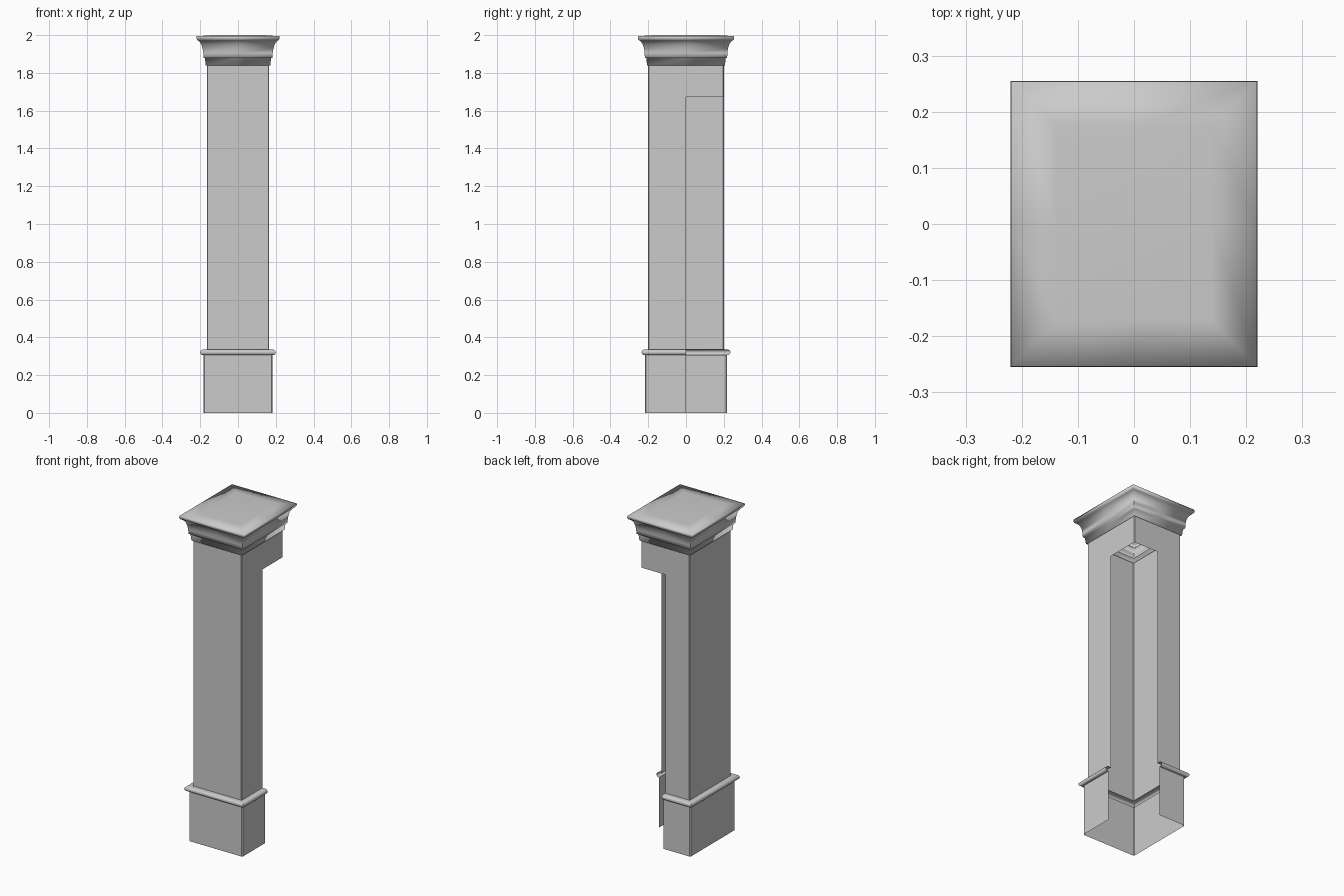
import bpy, bmesh, math

if "Cube" in bpy.data.objects:
    bpy.data.objects.remove(bpy.data.objects["Cube"])

HX, HY = 0.165, 0.20      # shaft half sizes
NOTCH_Z = 1.672           # top of the open back-right quarter


def ring(offset, z, chamfer):
    """Rectangle loop with side midpoints, so the notch can be cut at x=0 / y=0."""
    x, y, c = HX + offset, HY + offset, chamfer
    pts = [(0, -y)]
    pts += [(x - c, -y), (x, -y + c)] if c else [(x, -y)]
    pts += [(x, 0)]
    pts += [(x, y - c), (x - c, y)] if c else [(x, y)]
    pts += [(0, y)]
    pts += [(-x + c, y), (-x, y - c)] if c else [(-x, y)]
    pts += [(-x, 0)]
    pts += [(-x, -y + c), (-x + c, -y)] if c else [(-x, -y)]
    return [(px, py, z) for px, py in pts]


def sweep(name, profile, chamfer=0.0, notch=False, lid=False, angle=35):
    """Skin rectangular loops following an (offset, height) profile."""
    bm = bmesh.new()
    loops = [[bm.verts.new(p) for p in ring(o, z, chamfer)] for o, z in profile]
    n = len(loops[0])
    for low, high in zip(loops, loops[1:]):
        for i in range(n):
            j = (i + 1) % n
            bm.faces.new((low[i], low[j], high[j], high[i]))
    if lid:
        bm.faces.new(loops[-1])
    if notch:
        gone = []
        for f in bm.faces:
            c = f.calc_center_median()
            if c.x > 1e-4 and c.y > 1e-4 and c.z < NOTCH_Z:
                gone.append(f)
        bmesh.ops.delete(bm, geom=gone, context='FACES')
    mesh = bpy.data.meshes.new(name)
    bm.to_mesh(mesh)
    bm.free()
    ob = bpy.data.objects.new(name, mesh)
    bpy.context.collection.objects.link(ob)
    bpy.ops.object.select_all(action='DESELECT')
    ob.select_set(True)
    bpy.context.view_layer.objects.active = ob
    bpy.ops.object.shade_smooth_by_angle(angle=math.radians(angle))
    return ob


# Plinth walls, open underneath
sweep("plinth", [(0.0165, 0.0), (0.0165, 0.306)], chamfer=0.005, notch=True)

# Rounded moulding between plinth and shaft
R = 0.0145
bead = [(0.0165, 0.306)]
bead += [(0.0205 + R * math.cos(a), 0.3205 + R * math.sin(a))
         for a in (math.radians(-90 + 22.5 * k) for k in range(9))]
bead += [(0.0, 0.335)]
sweep("base_moulding", bead, notch=True)

# Shaft walls with the back-right quarter open below the header
sweep("shaft", [(0.0, 0.335), (0.0, NOTCH_Z), (0.0, 1.838)],
      chamfer=0.003, notch=True)

# Crown: stepped band, cove, rim and softly domed lid
crown = [(0.0, 1.838), (0.006, 1.838), (0.010, 1.878), (0.018, 1.880),
         (0.019, 1.905), (0.022, 1.928), (0.028, 1.948), (0.036, 1.962),
         (0.045, 1.971), (0.051, 1.974), (0.054, 1.980), (0.055, 1.987),
         (0.054, 1.994), (-0.027, 2.0)]
sweep("crown", crown, lid=True, angle=89)
